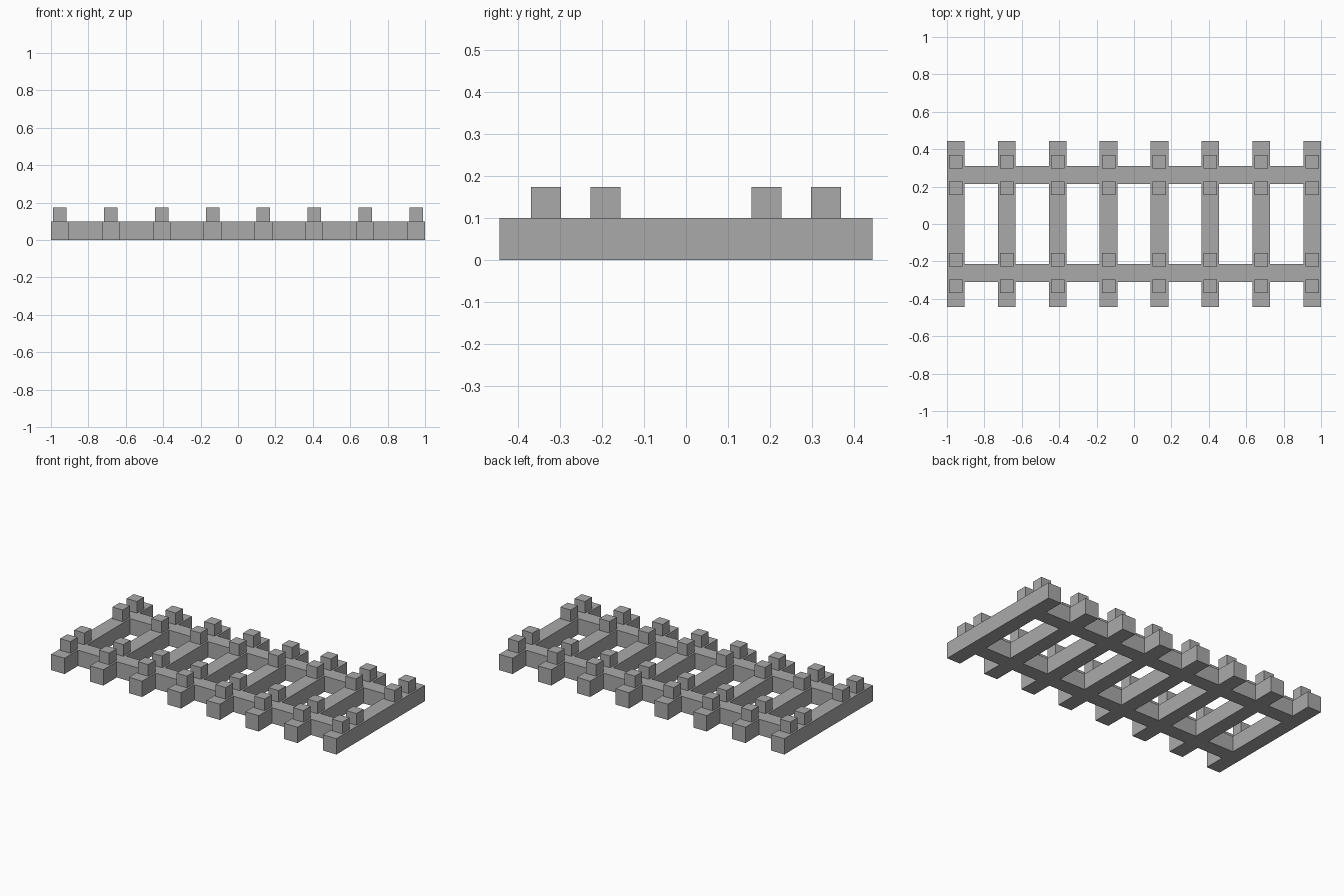
import bpy

if "Cube" in bpy.data.objects:
    bpy.data.objects.remove(bpy.data.objects["Cube"], do_unlink=True)

# Single grey material
grey = bpy.data.materials.new("plain_grey")
grey.use_nodes = True
colour = (0.4, 0.4, 0.4, 1)
grey.diffuse_color = colour
grey.node_tree.nodes["Principled BSDF"].inputs["Base Color"].default_value = colour

HALF_LENGTH, HALF_DEPTH = 1.0, 0.443
BEAM, DECK, PEG, TOP = 0.094, 0.1, 0.072, 0.174
COUNT = 8
RAIL_Y = 0.262
PEG_OFFSET = 0.0705


def box(name, x, y, size_x, size_y, bottom, top):
    bpy.ops.mesh.primitive_cube_add(size=1, location=(x, y, (bottom + top) / 2))
    part = bpy.context.object
    part.name = name
    part.scale = (size_x, size_y, top - bottom)
    bpy.ops.object.transform_apply(location=False, rotation=False, scale=True)
    part.data.materials.append(grey)
    return part


first = -HALF_LENGTH + BEAM / 2
step = -2 * first / (COUNT - 1)

# Long rails, made of spans that fit between the crossbeams
for side, y in (("front", -RAIL_Y), ("back", RAIL_Y)):
    for i in range(COUNT - 1):
        box(f"{side}_rail_span_{i + 1}", first + (i + 0.5) * step, y,
            step - BEAM, BEAM, 0, DECK)

# Crossbeams, each with a pair of pegs holding each rail
for i in range(COUNT):
    x = first + i * step
    box(f"crossbeam_{i + 1}", x, 0, BEAM, 2 * HALF_DEPTH, 0, DECK)
    for side, y in (("front", -RAIL_Y), ("back", RAIL_Y)):
        for place, sign in (("inner", -1), ("outer", 1)):
            offset = sign * PEG_OFFSET * (1 if y > 0 else -1)
            box(f"{side}_{place}_peg_{i + 1}", x, y + offset, PEG, PEG, DECK, TOP)
